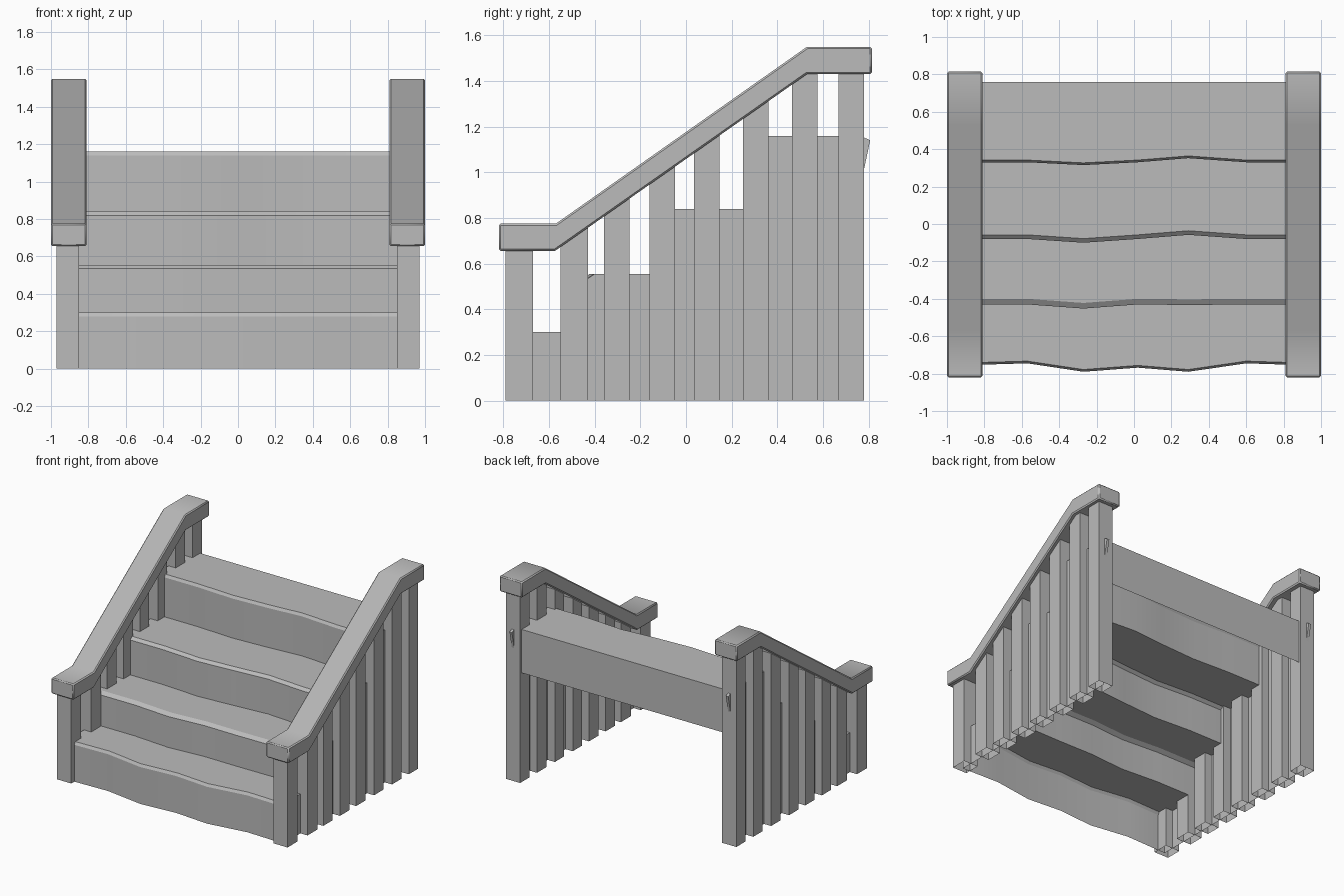
import bpy
import bmesh

cube = bpy.data.objects.get("Cube")
if cube:
    bpy.data.objects.remove(cube)

grey = bpy.data.materials.new("plain grey")
grey.use_nodes = True
grey.diffuse_color = (0.5, 0.5, 0.5, 1)
grey.node_tree.nodes["Principled BSDF"].inputs["Base Color"].default_value = (0.5, 0.5, 0.5, 1)


def finish(bm, name, angle=0.0):
    """Turn a bmesh into a named object, smooth below the given angle."""
    bmesh.ops.recalc_face_normals(bm, faces=bm.faces)
    mesh = bpy.data.meshes.new(name)
    bm.to_mesh(mesh)
    bm.free()
    mesh.materials.append(grey)
    obj = bpy.data.objects.new(name, mesh)
    bpy.context.collection.objects.link(obj)
    if angle:
        bpy.ops.object.select_all(action="DESELECT")
        obj.select_set(True)
        bpy.context.view_layer.objects.active = obj
        bpy.ops.object.shade_smooth_by_angle(angle=angle)
    return obj


def prism(bm, profile, x0, x1):
    """Extrude a (y, z) profile between two x positions."""
    face = bm.faces.new([bm.verts.new((x0, y, z)) for y, z in profile])
    out = bmesh.ops.extrude_face_region(bm, geom=[face], use_keep_orig=True)
    moved = [v for v in out["geom"] if isinstance(v, bmesh.types.BMVert)]
    bmesh.ops.translate(bm, verts=moved, vec=(x1 - x0, 0, 0))


def rail_underside(y):
    t = min(max((y + 0.575) / 1.105, 0), 1)
    return 0.655 + t * 0.775


# Wavy stair shell: risers, rounded-off nosings, treads, back panel, side walls
columns = [-0.91, -0.57, -0.27, 0.02, 0.29, 0.6, 0.91]
steps = [  # riser top, bevel depth, front edge y at each column
    (0.30, 0.012, [-0.755, -0.745, -0.79, -0.768, -0.79, -0.745, -0.755]),
    (0.555, 0.03, [-0.43, -0.43, -0.452, -0.43, -0.433, -0.43, -0.43]),
    (0.84, 0.022, [-0.08, -0.08, -0.1, -0.08, -0.058, -0.08, -0.08]),
    (1.16, 0.012, [0.33, 0.33, 0.315, 0.33, 0.352, 0.33, 0.33]),
]
bm = bmesh.new()
rows = []


def add_row(ys, z):
    rows.append([bm.verts.new((x, y, z)) for x, y in zip(columns, ys)])


base = 0
for top, depth, wave in steps:
    add_row(wave, base)
    add_row(wave, top - 0.02)
    add_row([y + depth for y in wave], top)
    base = top
back = [0.76] * len(columns)
add_row(back, 1.16)
add_row(back, 0.83)
for low, high in zip(rows, rows[1:]):
    for i in range(len(columns) - 1):
        bm.faces.new((low[i], low[i + 1], high[i + 1], high[i]))
for end in (0, -1):
    foot = bm.verts.new((columns[end], 0.76, 0))
    bm.faces.new([row[end] for row in rows] + [foot])
finish(bm, "stair_steps", 0.45)

# Handrails and balusters on both sides
rail_profile = [(-0.82, 0.655), (-0.575, 0.655), (0.53, 1.43), (0.815, 1.43),
                (0.815, 1.55), (0.53, 1.55), (-0.57, 0.775), (-0.82, 0.775)]
post_starts = [-0.79, -0.55, -0.36, -0.16, 0.035, 0.25, 0.465, 0.668]
for side, label in ((1, "left"), (-1, "right")):
    bm = bmesh.new()
    prism(bm, rail_profile, side * 0.81, side * 1.0)
    bmesh.ops.recalc_face_normals(bm, faces=bm.faces)
    sharp = [e for e in bm.edges if e.calc_face_angle() > 1]
    bmesh.ops.bevel(bm, geom=sharp, offset=0.008, segments=1, affect="EDGES")
    finish(bm, label + "_handrail", 0.7)

    for n, y0 in enumerate(post_starts):
        y1 = y0 + (0.12 if n < 2 else 0.112)
        bm = bmesh.new()
        prism(bm, [(y0, 0), (y1, 0), (y1, rail_underside(y1) + 0.02),
                   (y0, rail_underside(y0) + 0.02)], side * 0.85, side * 0.97)
        # Posts are hollow and open at the foot
        foot = [f for f in bm.faces if all(v.co.z < 0.001 for v in f.verts)]
        bmesh.ops.delete(bm, geom=foot, context="FACES_ONLY")
        finish(bm, f"{label}_post_{n + 1}")

    # Small splinter on the back of the rear post
    bm = bmesh.new()
    prism(bm, [(0.775, 0.99), (0.807, 1.14), (0.775, 1.155)],
          side * 0.9, side * 0.92)
    finish(bm, label + "_splinter")
